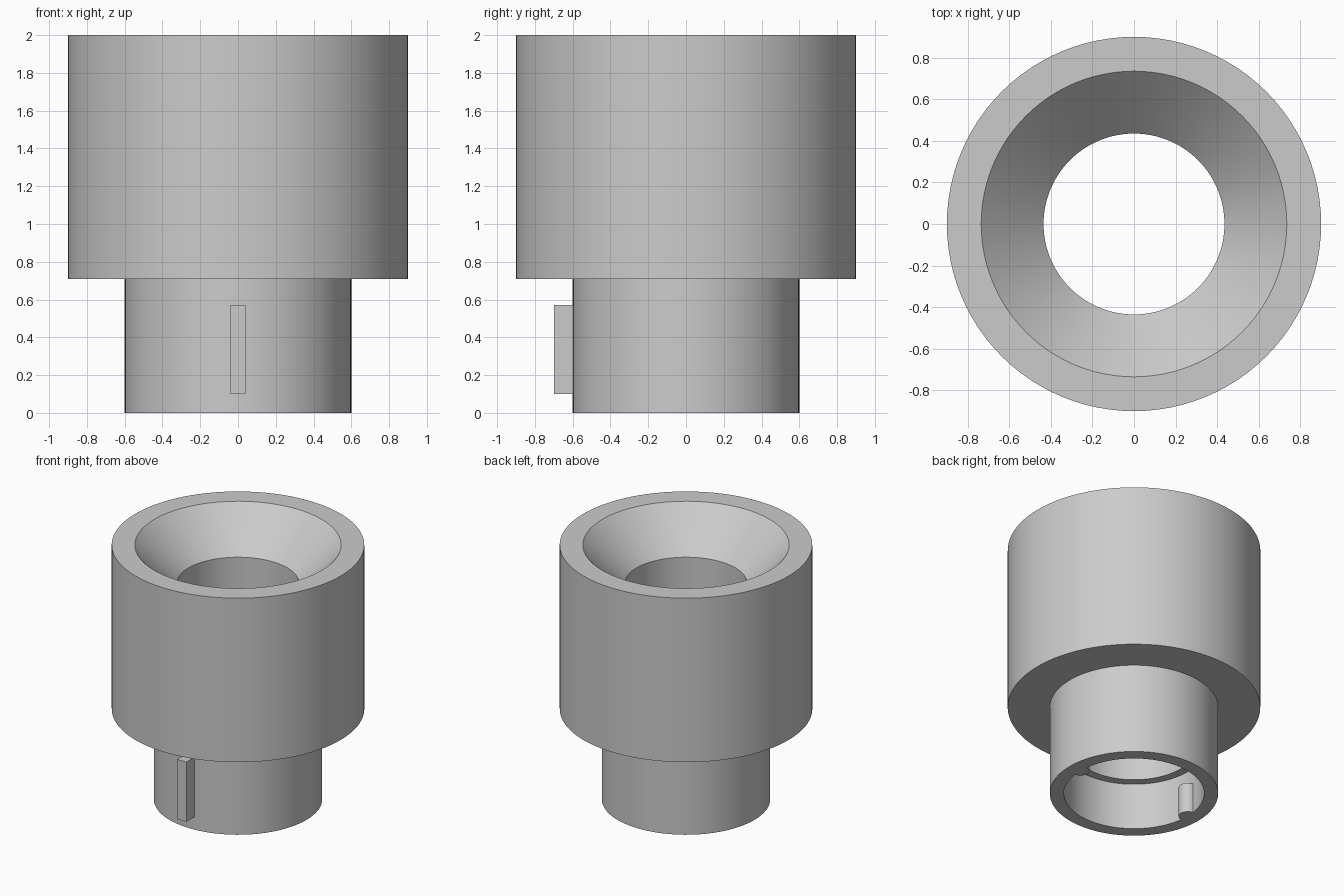
import bpy
import bmesh
from math import radians, sin, cos, pi

cube = bpy.data.objects.get("Cube")
if cube:
    bpy.data.objects.remove(cube, do_unlink=True)

grey = bpy.data.materials.new("light_grey")
grey.use_nodes = True
colour = (0.6, 0.6, 0.6, 1)
grey.diffuse_color = colour
grey.node_tree.nodes["Principled BSDF"].inputs["Base Color"].default_value = colour


def finish(bm, name, smooth=True):
    """Turn a bmesh into a named object with the grey material."""
    bmesh.ops.recalc_face_normals(bm, faces=bm.faces[:])
    mesh = bpy.data.meshes.new(name)
    bm.to_mesh(mesh)
    bm.free()
    mesh.materials.append(grey)
    obj = bpy.data.objects.new(name, mesh)
    bpy.context.collection.objects.link(obj)
    if smooth:
        bpy.ops.object.select_all(action="DESELECT")
        obj.select_set(True)
        bpy.context.view_layer.objects.active = obj
        bpy.ops.object.shade_smooth_by_angle(angle=radians(30))
    return obj


def lathe(name, profile, steps=96):
    """Revolve a closed (radius, height) profile around z."""
    bm = bmesh.new()
    verts = [bm.verts.new((r, 0, z)) for r, z in profile]
    edges = [bm.edges.new((v, verts[i - 1])) for i, v in enumerate(verts)]
    bmesh.ops.spin(bm, geom=verts + edges, cent=(0, 0, 0), axis=(0, 0, 1),
                   angle=2 * pi, steps=steps)
    bmesh.ops.remove_doubles(bm, verts=bm.verts[:], dist=0.0001)
    return finish(bm, name)


def half_pin(name, side, radius=0.065, height=0.235, steps=16):
    """Half-round rib on the socket wall, bulging towards the axis."""
    bm = bmesh.new()
    arc = [pi * i / steps - pi / 2 for i in range(steps + 1)]
    base = bm.faces.new([bm.verts.new((side * (0.5 - radius * cos(a)),
                                       radius * sin(a), 0)) for a in arc])
    top = bmesh.ops.extrude_face_region(bm, geom=[base])["geom"]
    bmesh.ops.translate(bm, vec=(0, 0, height),
                        verts=[g for g in top if isinstance(g, bmesh.types.BMVert)])
    if not any(base in e.link_faces for e in bm.edges):
        bm.faces.new(base.verts)
    return finish(bm, name)


# Hollow body: neck, wide head, funnel mouth, bore and stepped lower socket
lathe("body", [(0.5, 0), (0.6, 0), (0.6, 0.71), (0.9, 0.71), (0.9, 2),
               (0.735, 2), (0.435, 1.7), (0.435, 0.365), (0.5, 0.365)])

# Locating ribs inside the socket
for side, label in ((1, "left"), (-1, "right")):
    half_pin("socket_rib_" + label, side)

# Key on the front of the neck, sunk slightly into the wall
bm = bmesh.new()
bmesh.ops.create_cube(bm, size=1)
bmesh.ops.scale(bm, vec=(0.08, 0.12, 0.47), verts=bm.verts[:])
bmesh.ops.translate(bm, vec=(0, -0.64, 0.335), verts=bm.verts[:])
finish(bm, "front_key", smooth=False)
